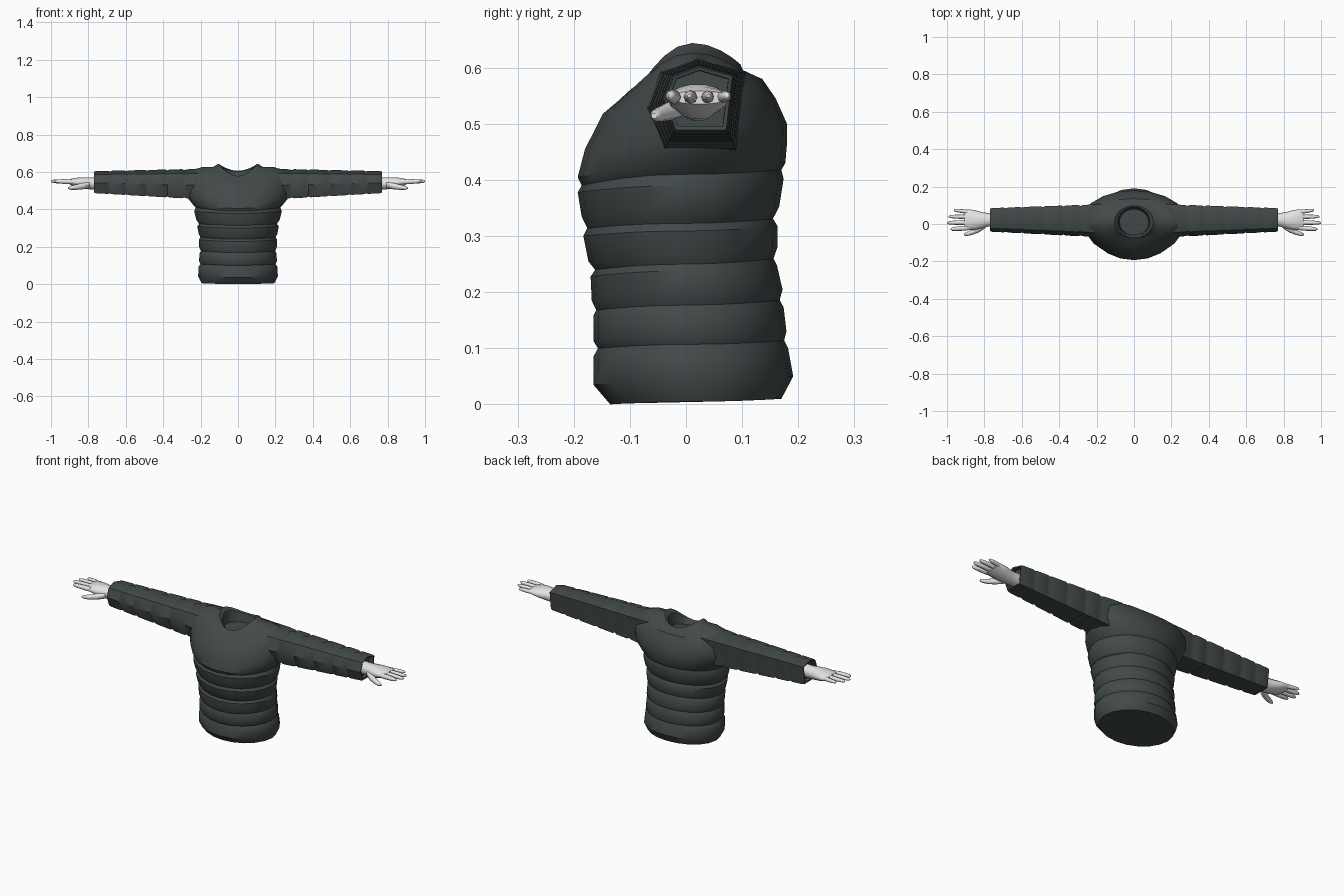
import bpy, bmesh, math
from mathutils import Vector


def material(name, rgb):
    m = bpy.data.materials.new(name)
    m.diffuse_color = (*rgb, 1)
    return m


JACKET = material("charcoal fabric", (0.055, 0.068, 0.067))
SKIN = material("pale glove", (0.78, 0.77, 0.76))


def loft(name, rings, mat, mirror=False, angle=35):
    """Skin a list of closed rings, cap both ends, shade and optionally mirror."""
    bm = bmesh.new()
    rows = [[bm.verts.new(p) for p in ring] for ring in rings]
    n = len(rows[0])
    for a, b in zip(rows, rows[1:]):
        for i in range(n):
            bm.faces.new((a[i], a[(i + 1) % n], b[(i + 1) % n], b[i]))
    bm.faces.new(rows[0])
    bm.faces.new(rows[-1])
    bmesh.ops.recalc_face_normals(bm, faces=bm.faces)
    me = bpy.data.meshes.new(name)
    bm.to_mesh(me)
    bm.free()
    me.materials.append(mat)
    ob = bpy.data.objects.new(name, me)
    bpy.context.collection.objects.link(ob)
    bpy.ops.object.select_all(action='DESELECT')
    ob.select_set(True)
    bpy.context.view_layer.objects.active = ob
    bpy.ops.object.shade_smooth_by_angle(angle=math.radians(angle))
    if mirror:
        ob.modifiers.new("mirror", 'MIRROR').use_mirror_merge = False
    return ob


def torso_ring(half_w, y_front, y_back, z_front, z_back, z_side=None, n=20):
    """Oval ring whose height may differ at front, back and sides."""
    if z_side is None:
        z_side = (z_front + z_back) / 2
    pts = []
    cy, ry = (y_front + y_back) / 2, (y_back - y_front) / 2
    for i in range(n):
        a = 2 * math.pi * i / n
        s = math.sin(a)
        z = z_side + s * s * ((z_back if s > 0 else z_front) - z_side)
        pts.append(Vector((half_w * math.cos(a), cy + ry * s, z)))
    return pts


# Quilted body, hem to chest, then shoulders, collar rim and neck opening
torso = [
    (.195, -.135, .170, .000, .010),
    (.213, -.165, .191, .035, .050),
    (.211, -.165, .182, .085, .100),
    (.200, -.157, .175, .100, .114),
    (.208, -.165, .179, .113, .130),
    (.206, -.165, .174, .158, .173),
    (.198, -.160, .167, .168, .186),
    (.207, -.168, .172, .185, .205),
    (.209, -.170, .162, .228, .248),
    (.201, -.162, .156, .240, .260),
    (.210, -.174, .163, .255, .280),
    (.218, -.183, .163, .300, .318),
    (.208, -.176, .155, .314, .331),
    (.223, -.186, .166, .335, .352),
    (.234, -.193, .174, .378, .402),
    (.226, -.186, .170, .390, .418, .410),
    (.238, -.193, .177, .405, .430, .422),
    (.265, -.180, .180, .455, .465, .455),
    (.282, -.148, .180, .518, .500, .500),
    (.285, -.122, .160, .540, .545, .560),
    (.255, -.100, .136, .560, .580, .605),
    (.190, -.085, .110, .570, .586, .627),
    (.135, -.078, .103, .575, .592, .626),
    (.104, -.074, .097, .578, .606, .644),
    (.085, -.068, .090, .572, .602, .625),
    (.078, -.060, .080, .550, .560, .560),
]
loft("jacket_body", [torso_ring(*r) for r in torso], JACKET)

# Six-sided quilted sleeves
HEX = [(.002, .078), (.083, .055), (.068, -.077), (-.055, -.077), (-.083, -.005), (-.060, .055)]


def sleeve_ring(x, k=1.0):
    t = (x - .285) / .485
    s = (1 - .25 * t) * k
    return [Vector((x, .018 + .004 * t + y * s, .536 + .009 * t + z * s)) for y, z in HEX]


rings = [sleeve_ring(.16, 1.02), sleeve_ring(.23, 1.02), sleeve_ring(.275, .99)]
seams = [.287, .376, .487, .597, .685, .770]
for a, b in zip(seams, seams[1:]):
    rings += [sleeve_ring(a, .95), sleeve_ring(a + .012, 1.01), sleeve_ring(b - .012, 1.01)]
rings += [sleeve_ring(.770, .97), sleeve_ring(.768, .86), sleeve_ring(.745, .84)]
loft("sleeve", rings, JACKET, mirror=True, angle=40)


# Hands
def limb(name, path, n=8):
    """Tube along x from (x, y, z, radius_y, radius_z) stations."""
    rings = [[Vector((x, y + ry * math.cos(2 * math.pi * i / n), z + rz * math.sin(2 * math.pi * i / n)))
              for i in range(n)] for x, y, z, ry, rz in path]
    loft(name, rings, SKIN, mirror=True, angle=60)


limb("palm", [(.740, .022, .538, .036, .034), (.780, .022, .538, .036, .033),
              (.815, .020, .540, .044, .032), (.850, .021, .543, .053, .028),
              (.885, .023, .546, .055, .020), (.905, .024, .547, .051, .012)], n=14)

# Four fingers: base y, tip y, tip x
for i, (y0, y1, x1) in enumerate([(-.020, -.028, .980), (.009, .006, 1.0), (.038, .040, .992), (.064, .074, .962)]):
    x0, r = .880, .0125 - .0007 * i
    path = []
    for t, k in [(0, 1), (.35, 1.05), (.7, .92), (.92, .7), (1, .3)]:
        path.append((x0 + (x1 - x0) * t, y0 + (y1 - y0) * t, .547 + .003 * t, r * k, r * k))
    limb("finger_%d" % (i + 1), path)

limb("thumb", [(.795, -.004, .532, .018, .018), (.830, -.026, .524, .019, .017),
               (.865, -.044, .518, .014, .014), (.892, -.053, .515, .011, .011),
               (.908, -.057, .514, .005, .005)])
